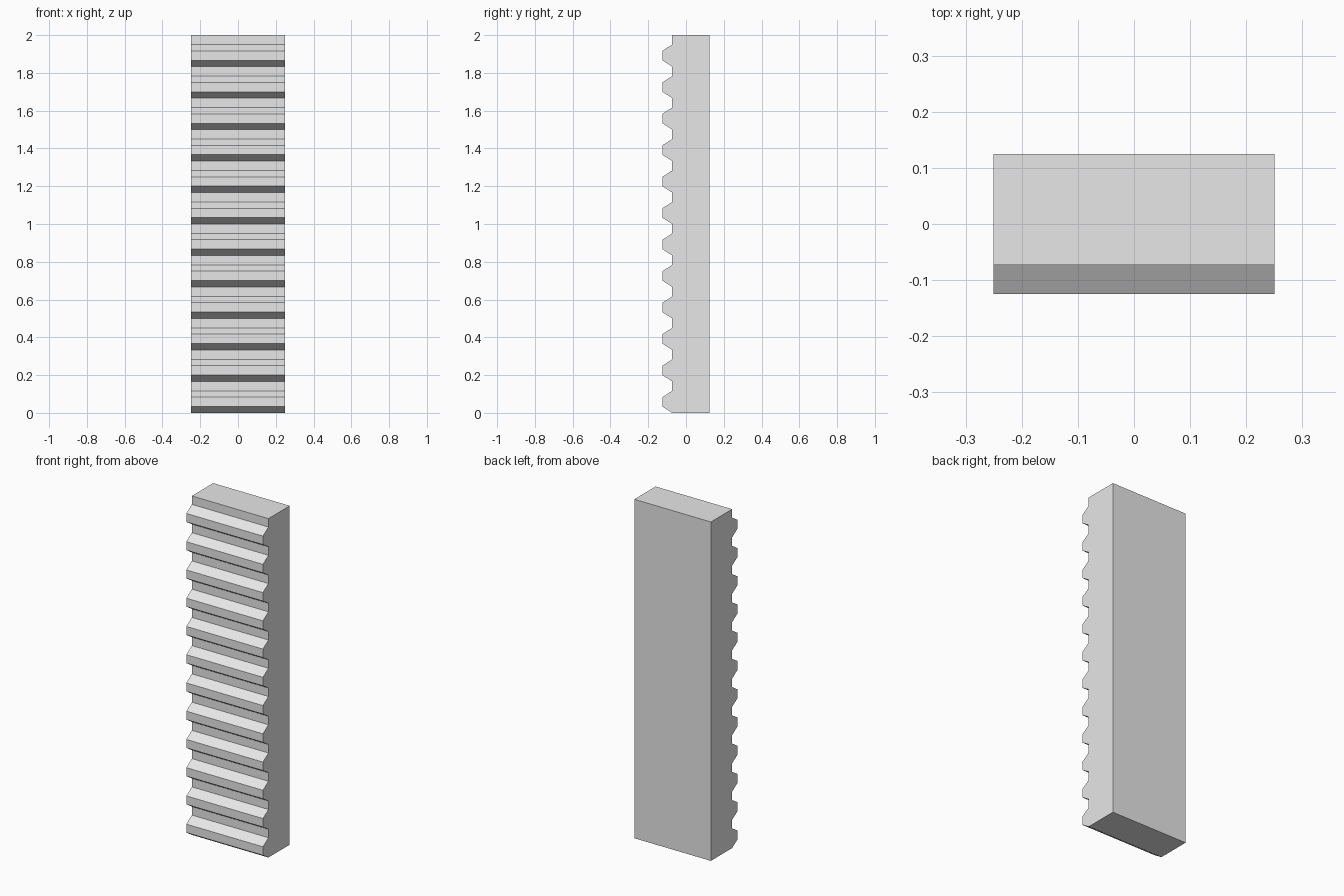
import bpy
import bmesh

cube = bpy.data.objects.get("Cube")
if cube:
    bpy.data.objects.remove(cube, do_unlink=True)

WIDTH, HEIGHT, TEETH = 0.5, 2.0, 12
BACK, ROOT, TIP = 0.125, -0.073, -0.125
PITCH = HEIGHT / TEETH

# Plain grey for the whole bar
grey = bpy.data.materials.new("light_grey")
grey.use_nodes = True
colour = (0.8, 0.8, 0.8, 1)
grey.diffuse_color = colour
grey.node_tree.nodes["Principled BSDF"].inputs["Base Color"].default_value = colour

# Side profile: flat back, trapezoid teeth stacked up the front
profile = [(BACK, 0)]
for i in range(TEETH):
    for y, step in ((ROOT, 0), (TIP, 0.2), (TIP, 0.5), (ROOT, 0.7)):
        profile.append((y, (i + step) * PITCH))
profile += [(ROOT, HEIGHT), (BACK, HEIGHT)]

# Extrude the profile across the width
bm = bmesh.new()
side = bm.faces.new([bm.verts.new((-WIDTH / 2, y, z)) for y, z in profile])
result = bmesh.ops.extrude_face_region(bm, geom=[side], use_keep_orig=True)
moved = [v for v in result["geom"] if isinstance(v, bmesh.types.BMVert)]
bmesh.ops.translate(bm, verts=moved, vec=(WIDTH, 0, 0))
bmesh.ops.recalc_face_normals(bm, faces=bm.faces)

mesh = bpy.data.meshes.new("toothed_rack")
bm.to_mesh(mesh)
bm.free()
mesh.materials.append(grey)
bpy.context.collection.objects.link(bpy.data.objects.new("toothed_rack", mesh))
